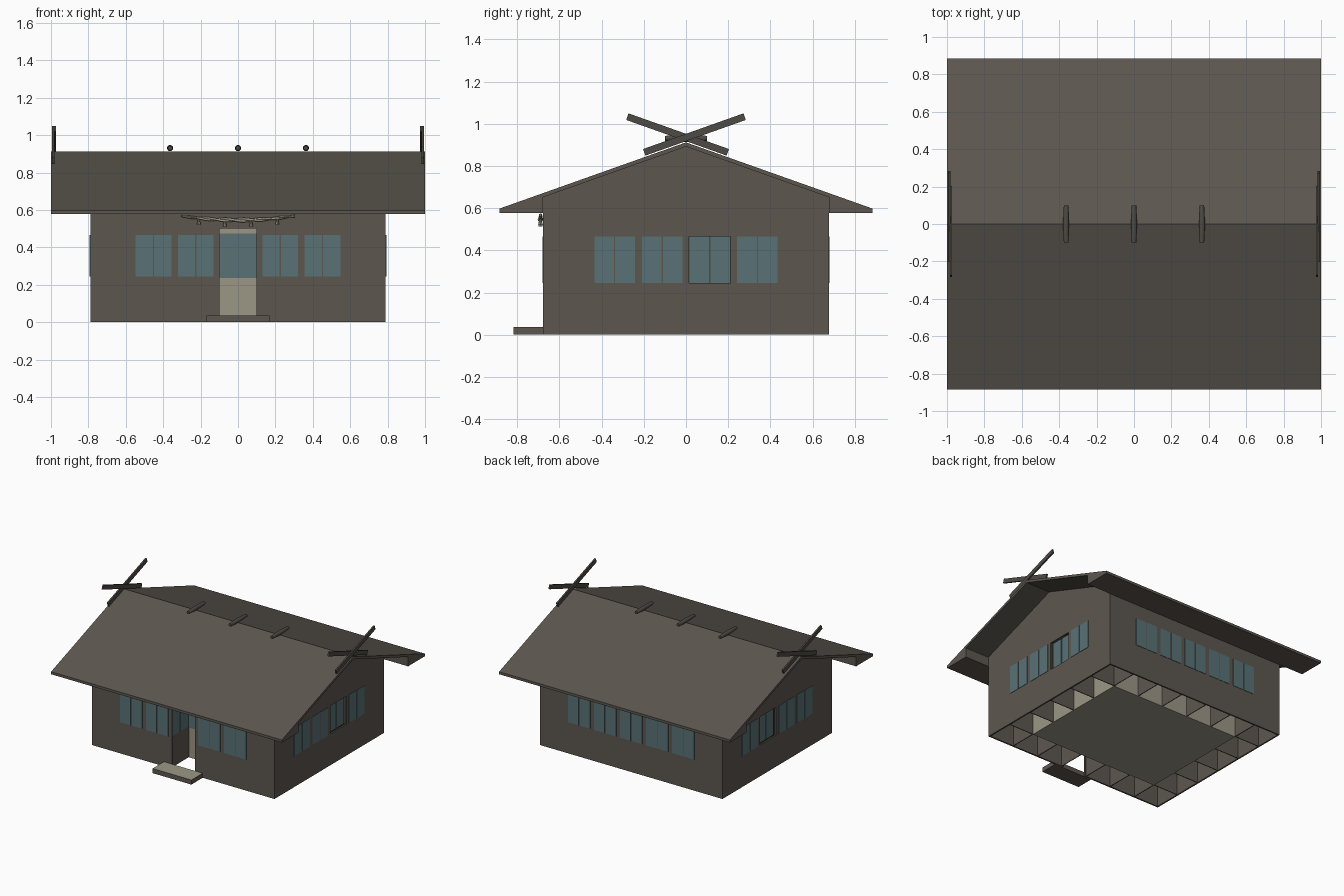
import bpy, bmesh, math
from mathutils import Vector, Matrix

if "Cube" in bpy.data.objects:
    bpy.data.objects.remove(bpy.data.objects["Cube"])


def material(name, srgb):
    m = bpy.data.materials.new(name)
    col = tuple((c / 255) ** 2.2 for c in srgb) + (1.0,)
    m.diffuse_color = col
    m.use_nodes = True
    m.node_tree.nodes["Principled BSDF"].inputs["Base Color"].default_value = col
    return m


BROWN = material("brown_timber", (93, 87, 80))
KHAKI = material("pale_khaki", (154, 149, 132))
GLASS = material("teal_glass", (90, 114, 118))
DARK = material("dark_timber", (80, 76, 70))

CELL = 0.2257               # wall module
HX, HY = CELL * 3.5, CELL * 3
EAVE, PEAK = 0.578, 0.895


def finish(name, bm, mat):
    bmesh.ops.recalc_face_normals(bm, faces=bm.faces)
    me = bpy.data.meshes.new(name)
    bm.to_mesh(me)
    bm.free()
    me.materials.append(mat)
    ob = bpy.data.objects.new(name, me)
    bpy.context.collection.objects.link(ob)
    return ob


def box(name, lo, hi, mat):
    lo, hi = Vector(lo), Vector(hi)
    bm = bmesh.new()
    bmesh.ops.create_cube(bm, size=1)
    for v in bm.verts:
        v.co = (lo + hi) / 2 + v.co * (hi - lo)
    return finish(name, bm, mat)


def prism(name, profile, x0, x1, mat):
    """Extrude a (y, z) outline along x."""
    bm = bmesh.new()
    face = bm.faces.new([bm.verts.new((x0, y, z)) for y, z in profile])
    new = bmesh.ops.extrude_face_region(bm, geom=[face])["geom"]
    verts = [g for g in new if isinstance(g, bmesh.types.BMVert)]
    bmesh.ops.translate(bm, vec=(x1 - x0, 0, 0), verts=verts)
    return finish(name, bm, mat)


def cut(ob, cutters):
    """Subtract the cutters, bake the result, and drop the cutters."""
    for c in cutters:
        c.hide_render = True
        mod = ob.modifiers.new("cut", "BOOLEAN")
        mod.operation, mod.object = "DIFFERENCE", c
    dg = bpy.context.evaluated_depsgraph_get()
    baked = bpy.data.meshes.new_from_object(ob.evaluated_get(dg))
    ob.modifiers.clear()
    ob.data = baked
    for c in cutters:
        bpy.data.objects.remove(c)


def gable(half, low, shoulder, peak):
    return [(-half, low), (half, low), (half, shoulder), (0, peak), (-half, shoulder)]


# Hollow gabled walls with a doorway and one recessed window per side
WIN_Z = (0.245, 0.465)
WIN_W = 0.198
recess_y = (CELL / 2 - WIN_W / 2, CELL / 2 + WIN_W / 2)
T = 0.012
walls = prism("walls", gable(HY, 0, 0.655, PEAK), -HX, HX, BROWN)
cut(walls, [
    prism("hollow_cutter", gable(HY - T, -0.1, 0.645, PEAK - T), -HX + T, HX - T, BROWN),
    box("door_cutter", (-0.1, -HY - 0.1, -0.05), (0.1, -HY + 0.05, 0.5), BROWN),
    box("window_cutter", (-1, recess_y[0], WIN_Z[0]), (1, recess_y[1], WIN_Z[1]), BROWN),
])

# Inner core and the cell partitions around it
IX, IY = HX - CELL, HY - CELL
box("inner_core", (-IX, -IY, 0), (IX, IY, EAVE), KHAKI)
box("ceiling", (-HX + T, -HY + T, EAVE), (HX - T, HY - T, EAVE + 0.01), BROWN)
P = 0.003
for s in (-1, 1):
    row = "front" if s < 0 else "back"
    for i in range(6):
        x = (i - 2.5) * CELL
        y0, y1 = sorted((s * IY, s * (HY - 0.005)))
        box(f"{row}_partition", (x - P, y0, 0.001), (x + P, y1, EAVE), BROWN)
    side = "right" if s < 0 else "left"
    for i in range(5):
        y = (i - 2) * CELL
        x0, x1 = sorted((s * IX, s * (HX - 0.005)))
        box(f"{side}_partition", (x0, y - P, 0.001), (x1, y + P, EAVE), BROWN)


# Window panes: two sheets of glass per module
def pane_pair(name, centre, along, plane):
    for side in (-1, 1):
        mid = centre + side * WIN_W / 4
        h = WIN_W / 4 - 0.003
        lo, hi = (mid - h, plane - 0.003, WIN_Z[0]), (mid + h, plane + 0.003, WIN_Z[1])
        if along == "y":
            lo, hi = (lo[1], lo[0], lo[2]), (hi[1], hi[0], hi[2])
        box(name, lo, hi, GLASS)


for i in range(-2, 3):
    pane_pair("back_window", i * CELL, "x", HY)
    if i:
        pane_pair("front_window", i * CELL, "x", -HY)
for s in (-1, 1):
    for i in range(4):
        inset = 0.022 if i == 2 else 0
        pane_pair("side_window", (i - 1.5) * CELL, "y", s * (HX - inset))
    pane_pair("porch_window", -HY + CELL / 2, "y", s * (CELL / 2 - P))
    # Dark backing behind the recessed window
    xs = sorted((s * (HX - 0.026), s * (HX - 0.03)))
    box("window_backing", (xs[0], recess_y[0] - 0.01, WIN_Z[0] - 0.01),
        (xs[1], recess_y[1] + 0.01, WIN_Z[1] + 0.01), DARK)

# Recessed door glass
box("door_glass", (-0.11, -IY - 0.005, 0.235), (0.11, -IY, 0.475), GLASS)

# Doorstep with a pale top
step = box("doorstep", (-0.168, -0.817, 0), (0.168, -HY, 0.036), BROWN)
step.data.materials.append(KHAKI)
for f in step.data.polygons:
    f.material_index = int(f.normal.z > 0.5)

# Roof with boxed eaves
half = [(0.885, 0.598), (0.885, EAVE), (HY, EAVE), (HY, 0.652)]
prism("roof", [(0, 0.912)] + half + [(0, PEAK - 0.003)]
      + [(-y, z) for y, z in reversed(half)], -1, 1, BROWN)

# Crossed gable finials
for s in (-1, 1):
    for d in (-1, 1):
        a, b = Vector((0, d * 0.278, 1.034)), Vector((0, -d * 0.198, 0.865))
        n = Vector((0, d * 0.169, 0.476)).normalized()
        n = Vector((0, -(b - a).z, (b - a).y)).normalized() * 0.0165
        outline = [(p.y, p.z) for p in (a + n, b + n, b - n, a - n)]
        x = s * (0.988 if d > 0 else 0.978)
        prism("gable_finial", outline, x - 0.006, x + 0.006, DARK)

# Barrel-shaped ridge logs
for x in (-0.363, 0, 0.363):
    bm = bmesh.new()
    rings = []
    for y, r in ((-0.1, 0.012), (-0.05, 0.015), (0, 0.0165), (0.05, 0.015), (0.1, 0.012)):
        rings.append([bm.verts.new((x + r * math.cos(k * math.tau / 12), y,
                                    0.931 + r * math.sin(k * math.tau / 12))) for k in range(12)])
    for a, b in zip(rings, rings[1:]):
        for k in range(12):
            bm.faces.new((a[k], a[k - 1], b[k - 1], b[k]))
    bm.faces.new(rings[0])
    bm.faces.new(rings[-1])
    finish("ridge_log", bm, DARK)

# Sagging twisted rope over the doorway, thicker in the middle
SAG_Y = -HY - 0.013


def rope_z(x):
    return 0.546 + 0.022 * (x / 0.305) ** 2


for strand in range(2):
    cu = bpy.data.curves.new("rope_strand", "CURVE")
    cu.dimensions, cu.bevel_depth, cu.bevel_resolution = "3D", 0.0075, 1
    sp = cu.splines.new("POLY")
    sp.points.add(40)
    for k, p in enumerate(sp.points):
        x = -0.305 + 0.61 * k / 40
        ang = k * 0.5 + strand * math.pi
        thick = 1 - 0.4 * abs(x) / 0.305
        p.co = (x, SAG_Y + 0.006 * thick * math.cos(ang),
                rope_z(x) + 0.006 * thick * math.sin(ang), 1)
        p.radius = thick
    cu.use_fill_caps = True
    cu.materials.append(KHAKI)
    bpy.context.collection.objects.link(bpy.data.objects.new("rope_strand", cu))

# Tassels hanging from the rope
for x in (-0.21, -0.07, 0.07, 0.21):
    bm = bmesh.new()
    bmesh.ops.create_cone(bm, cap_ends=True, segments=8, radius1=0.011, radius2=0.004, depth=0.03,
                          matrix=Matrix.Translation((x, SAG_Y, rope_z(x) - 0.02)))
    finish("rope_tassel", bm, KHAKI)
